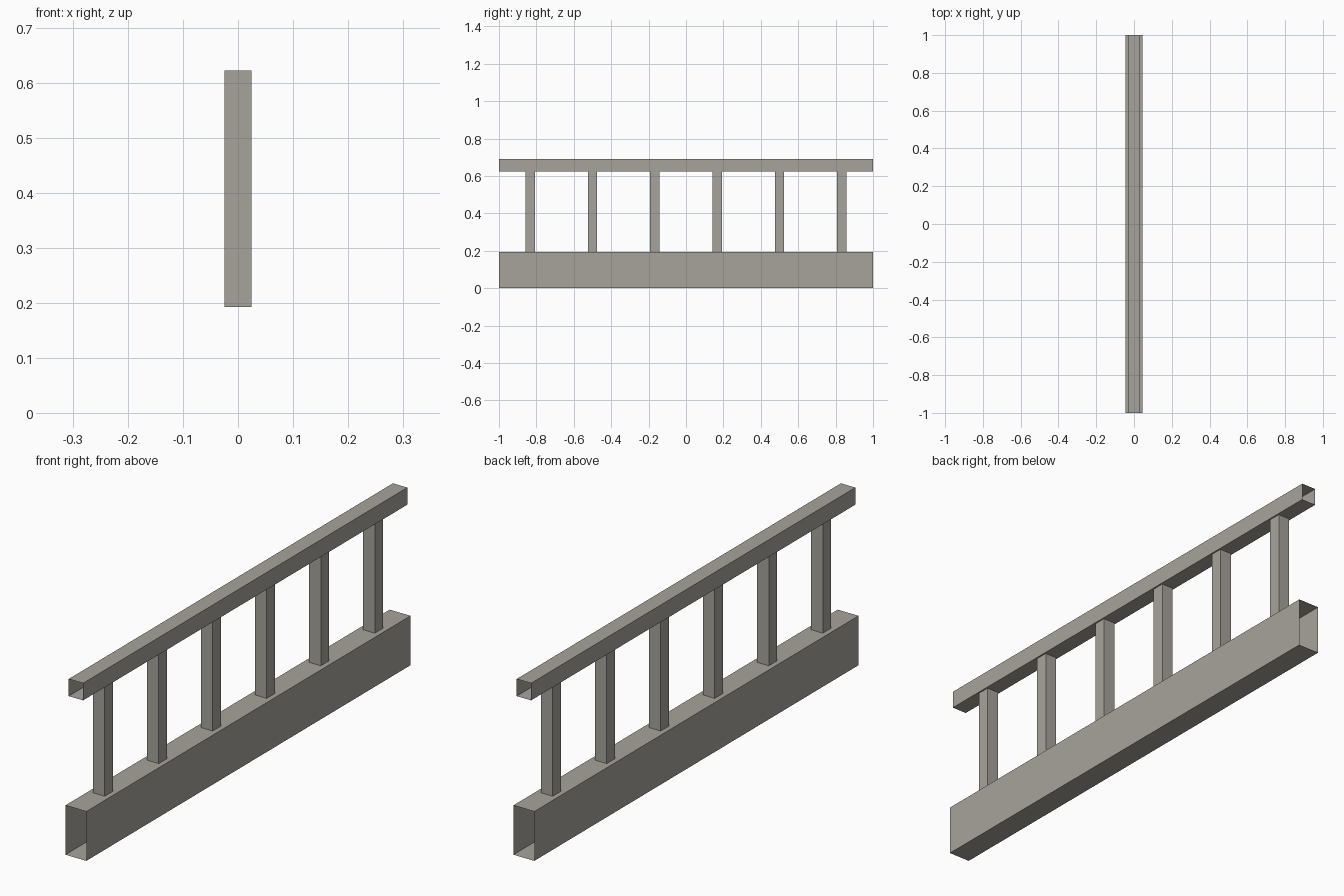
import bpy
import bmesh

if "Cube" in bpy.data.objects:
    bpy.data.objects.remove(bpy.data.objects["Cube"])

paint = bpy.data.materials.new("warm_grey_paint")
paint.diffuse_color = (0.39, 0.37, 0.33, 1.0)
paint.use_nodes = True
paint.node_tree.nodes["Principled BSDF"].inputs["Base Color"].default_value = paint.diffuse_color


def tube(name, lo, hi, axis):
    """Thin-walled box tube from corner lo to corner hi, open at both ends of axis."""
    bm = bmesh.new()
    bmesh.ops.create_cube(bm, size=1.0)
    for v in bm.verts:
        v.co = [(lo[i] + hi[i]) / 2 + v.co[i] * (hi[i] - lo[i]) for i in range(3)]
    bm.normal_update()
    ends = [f for f in bm.faces if abs(f.normal[axis]) > 0.9]
    bmesh.ops.delete(bm, geom=ends, context='FACES_ONLY')
    mesh = bpy.data.meshes.new(name)
    bm.to_mesh(mesh)
    bm.free()
    mesh.materials.append(paint)
    obj = bpy.data.objects.new(name, mesh)
    bpy.context.collection.objects.link(obj)
    return obj


BASE_TOP, RAIL_BOTTOM, RAIL_TOP = 0.193, 0.623, 0.69

# Long base beam and hand rail, open at their ends
tube("base_beam", (-0.045, -1, 0), (0.045, 1, BASE_TOP), 1)
tube("hand_rail", (-0.031, -1, RAIL_BOTTOM), (0.031, 1, RAIL_TOP), 1)

# Six evenly spaced balusters between beam and rail
for i in range(6):
    y = (i - 2.5) / 3
    tube(f"baluster_{i + 1}", (-0.025, y - 0.025, BASE_TOP),
         (0.025, y + 0.025, RAIL_BOTTOM), 2)
